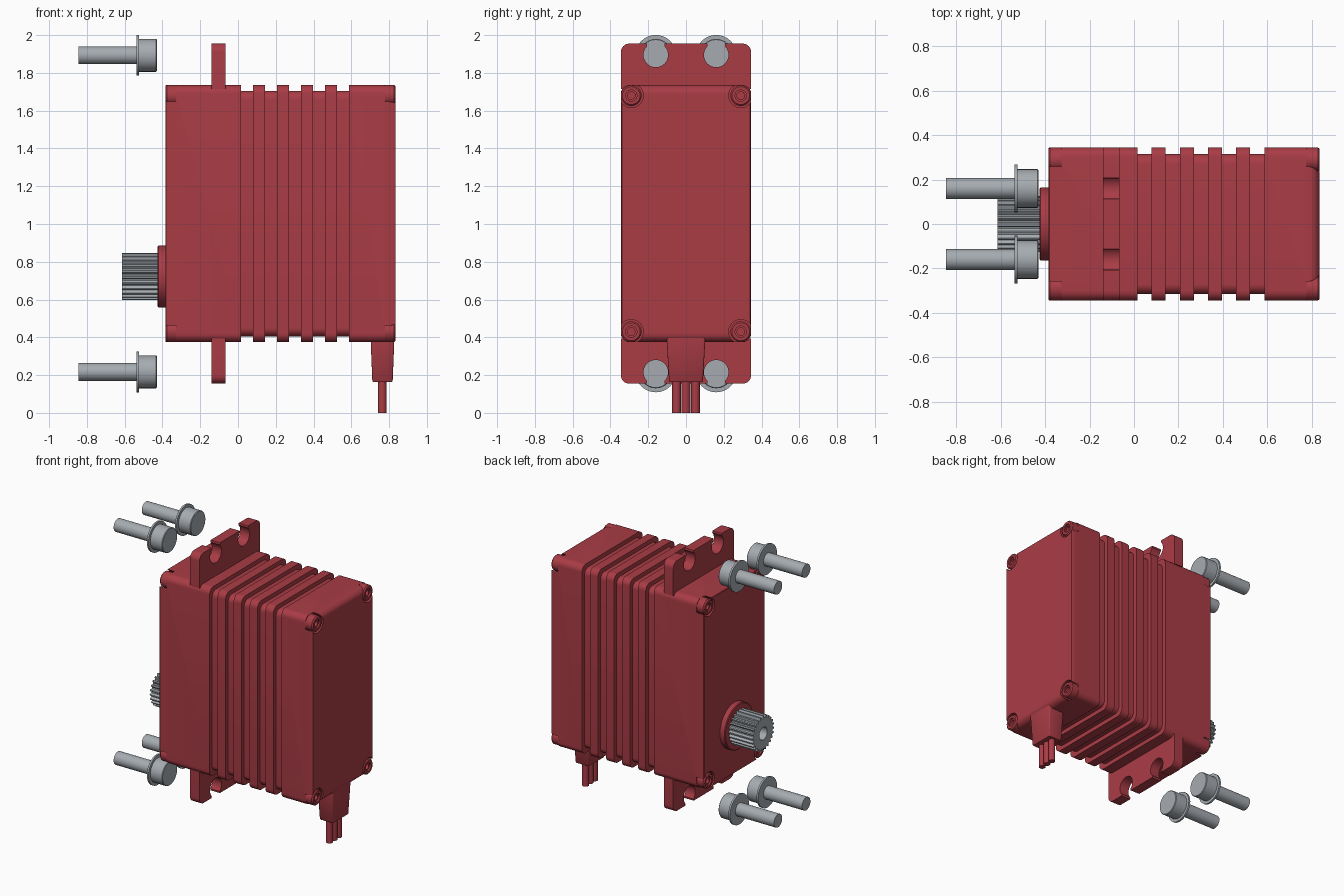
import bpy, bmesh
from math import pi, sin, cos, radians

cube = bpy.data.objects.get("Cube")
if cube:
    bpy.data.objects.remove(cube, do_unlink=True)


def material(name, rgb):
    m = bpy.data.materials.new(name)
    m.use_nodes = True
    color = (*rgb, 1)
    m.diffuse_color = color
    m.node_tree.nodes["Principled BSDF"].inputs["Base Color"].default_value = color
    return m


red = material("red plastic", (0.40, 0.045, 0.06))
steel = material("grey steel", (0.38, 0.41, 0.44))


def smooth(ob):
    bpy.ops.object.select_all(action='DESELECT')
    ob.select_set(True)
    bpy.context.view_layer.objects.active = ob
    bpy.ops.object.shade_smooth_by_angle(angle=radians(32))


def loft(name, rings, mat):
    """Skin a list of equal-length point rings and cap both ends."""
    bm = bmesh.new()
    rows = [[bm.verts.new(p) for p in ring] for ring in rings]
    n = len(rows[0])
    for a, b in zip(rows, rows[1:]):
        for i in range(n):
            j = (i + 1) % n
            bm.faces.new((a[i], a[j], b[j], b[i]))
    bm.faces.new(rows[0])
    bm.faces.new(rows[-1])
    bmesh.ops.recalc_face_normals(bm, faces=bm.faces)
    me = bpy.data.meshes.new(name)
    bm.to_mesh(me)
    bm.free()
    me.materials.append(mat)
    ob = bpy.data.objects.new(name, me)
    bpy.context.collection.objects.link(ob)
    smooth(ob)
    return ob


def arc(cx, cy, r, start, end, n=8):
    angles = [radians(start + (end - start) * i / n) for i in range(n + 1)]
    return [(cx + r * cos(a), cy + r * sin(a)) for a in angles]


def rounded_rect(hw, hh, r, n=8):
    pts = []
    for k, (sx, sy) in enumerate([(1, 1), (-1, 1), (-1, -1), (1, -1)]):
        pts += arc(sx * (hw - r), sy * (hh - r), r, 90 * k, 90 * k + 90, n)
    return pts


def lathe(name, profile, y, z, mat, sides=32):
    """Turn (x, radius) pairs about an axis parallel to x."""
    rings = [[(x, y + r * cos(2 * pi * i / sides), z + r * sin(2 * pi * i / sides))
              for i in range(sides)] for x, r in profile]
    return loft(name, rings, mat)


HALF_Y, HALF_Z, MID_Z = 0.345, 0.68, 1.055
X0, X1 = -0.385, 0.835

# Case: rounded block with cooling grooves and a rounded rear edge
sections = [(X0, 0.004, 0.004), (X0 + 0.004, 0, 0)]
for k in range(5):
    g = 0.015 + 0.127 * k
    sections += [(g, 0, 0), (g, 0.03, 0.03), (g + 0.064, 0.03, 0.03), (g + 0.064, 0, 0)]
R = 0.045
for i in range(9):
    a = i * pi / 16
    sections.append((X1 - R + R * sin(a), 0.006 * (1 - cos(a)), R * (1 - cos(a))))
case = loft("case", [[(x, y, MID_Z + z) for y, z in
                      rounded_rect(HALF_Y - dy, HALF_Z - dz, 0.045)]
                     for x, dy, dz in sections], red)

# Corner pockets with round socket bosses at both ends
for end, way, side in [(X0, 1, "front"), (X1, -1, "rear")]:
    for sy in (-1, 1):
        for z in (0.43, 1.68):
            y = sy * 0.29
            cutter = lathe("pocket_cutter", [(end - way * 0.02, 0.064),
                                             (end + way * 0.058, 0.064)], y, z, red)
            mod = case.modifiers.new("pocket", 'BOOLEAN')
            mod.operation = 'DIFFERENCE'
            mod.solver = 'EXACT'
            mod.object = cutter
            bpy.context.view_layer.objects.active = case
            bpy.ops.object.modifier_apply(modifier=mod.name)
            bpy.data.objects.remove(cutter, do_unlink=True)
            lathe(side + "_corner_boss",
                  [(end + way * d, r) for d, r in
                   [(0.07, 0.055), (0.008, 0.055), (0, 0.047), (0, 0.03),
                    (0.012, 0.03), (0.012, 0.02), (0.035, 0.02)]], y, z, red)
smooth(case)

# Mounting ears with open keyhole slots
HOLE_Y, HOLE_H = 0.16, 0.18
ear = [(HALF_Y, 0)] + arc(HALF_Y - 0.045, 0.195, 0.045, 0, 90)
ear_top = 0.24
for hy in (HOLE_Y, -HOLE_Y):
    ear += [(hy + 0.047, ear_top)]
    ear += arc(hy, HOLE_H, 0.065, 46, -226, 24)
    ear += [(hy - 0.047, ear_top)]
ear += arc(-HALF_Y + 0.045, 0.195, 0.045, 90, 180) + [(-HALF_Y, 0)]
for name, base, s in [("upper_ear", 1.715, 1), ("lower_ear", 0.395, -1)]:
    loft(name, [[(x, y, base + s * h) for y, h in ear] for x in (-0.14, -0.065)], red)

# Output collar and toothed shaft
AXIS_Z = 0.722
lathe("output_collar", [(X0 + 0.02, 0.164), (-0.42, 0.164), (-0.425, 0.158)],
      0, AXIS_Z, red, 48)
TEETH = 24


def shaft_ring(x, tip, root):
    pts = []
    for i in range(TEETH * 4):
        a = 2 * pi * i / (TEETH * 4)
        r = tip if i % 4 < 2 else root
        pts.append((x, r * cos(a), AXIS_Z + r * sin(a)))
    return pts


loft("output_shaft", [shaft_ring(-0.40, 0.125, 0.108), shaft_ring(-0.615, 0.125, 0.108),
                      shaft_ring(-0.615, 0.045, 0.045), shaft_ring(-0.53, 0.045, 0.045)],
     steel)

# Loose mounting screws with washers
for z in (0.217, 1.893):
    for y in (-HOLE_Y, HOLE_Y):
        lathe("mounting_screw", [(-0.845, 0.047), (-0.538, 0.047), (-0.538, 0.108),
                                 (-0.525, 0.108), (-0.525, 0.087), (-0.434, 0.087),
                                 (-0.43, 0.083)], y, z, steel)

# Cable strain relief and three wires
loft("strain_relief", [[(0.765 + x, y, z) for x, y in rounded_rect(hx, hy, 0.008, 3)]
                       for hx, hy, z in [(0.063, 0.102, 0.42), (0.062, 0.101, 0.37),
                                         (0.054, 0.090, 0.17), (0.050, 0.086, 0.163)]], red)
for y in (-0.05, 0, 0.05):
    loft("wire", [[(px, py, z) for px, py in arc(0.764, y, 0.023, 0, 345, 23)]
                  for z in (0, 0.18)], red)
